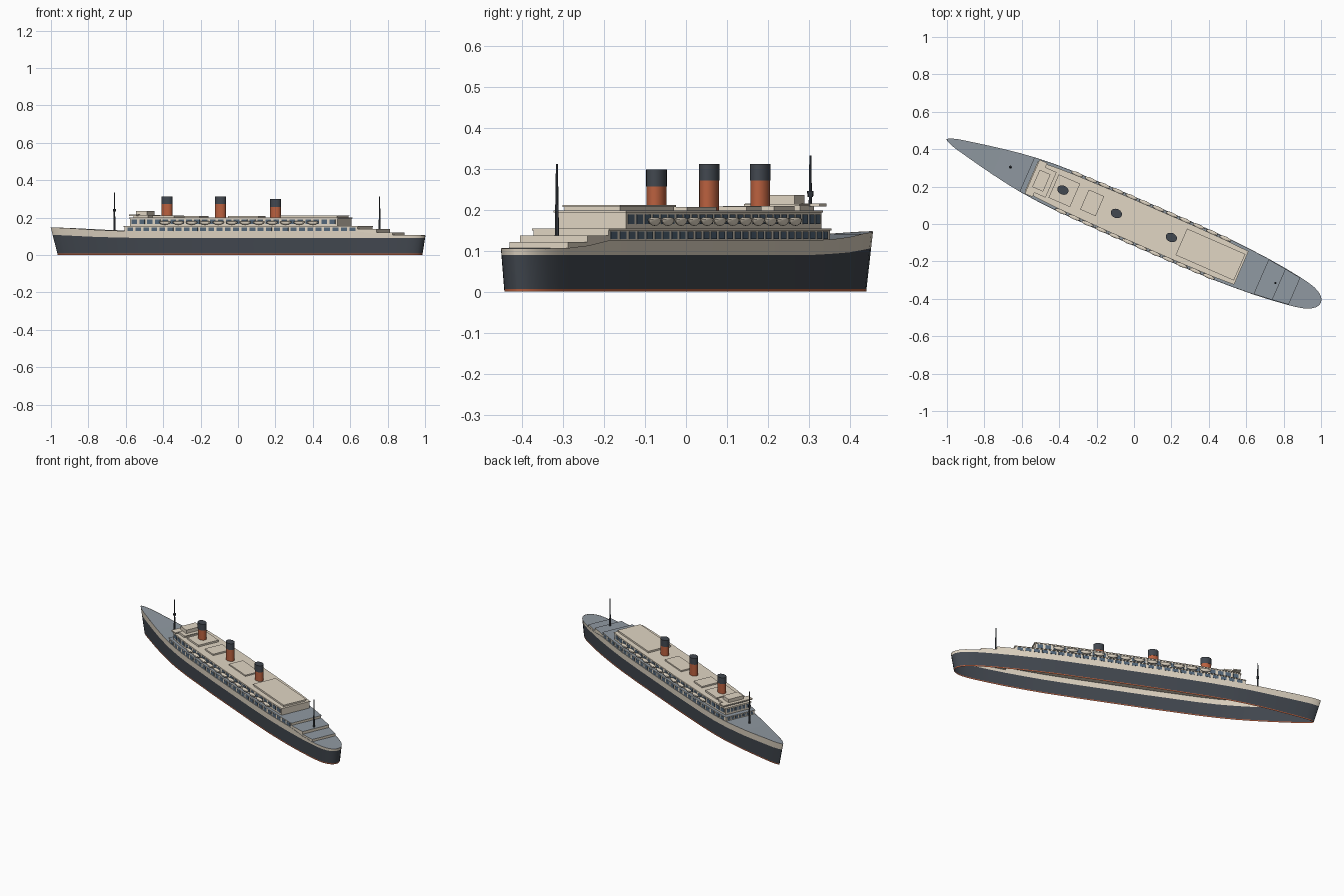
import bpy, bmesh, math
from mathutils import Matrix

if "Cube" in bpy.data.objects:
    bpy.data.objects.remove(bpy.data.objects["Cube"])

# Ship is laid out along local x (bow negative), then turned into place
PLACE = Matrix.Rotation(math.radians(-23.6), 4, 'Z') @ Matrix.Translation((0, 0.014, 0))

def mat(name, r, g, b):
    m = bpy.data.materials.new(name)
    m.diffuse_color = (r, g, b, 1)
    m.use_nodes = True
    m.node_tree.nodes["Principled BSDF"].inputs["Base Color"].default_value = m.diffuse_color
    return m

CREAM = mat("cream", 0.75, 0.67, 0.55)
DARK = mat("dark_hull", 0.055, 0.065, 0.08)
RED = mat("red", 0.50, 0.12, 0.05)
DECK = mat("deck_grey", 0.28, 0.32, 0.36)
GLASS = mat("window_blue", 0.09, 0.14, 0.20)

# Half breadth and deck height along the length
BEAM = [(-1.099, 0.001), (-1.093, 0.006), (-1.075, 0.015), (-1.04, 0.026), (-0.95, 0.045),
        (-0.88, 0.059), (-0.8, 0.074), (-0.71, 0.089), (-0.63, 0.1), (-0.52, 0.11), (-0.4, 0.116),
        (-0.1, 0.121), (0.3, 0.121), (0.5, 0.118), (0.62, 0.112), (0.735, 0.104), (0.84, 0.093),
        (0.93, 0.081), (0.98, 0.072), (1.02, 0.062), (1.05, 0.048), (1.07, 0.032), (1.08, 0.018), (1.084, 0.001)]
SHEER = [(-1.1, 0.148), (-0.95, 0.142), (-0.8, 0.134), (-0.63, 0.128), (-0.5, 0.126),
         (0.735, 0.126), (0.88, 0.108), (1.1, 0.105)]
BAND = [(-1.1, 0.108), (-0.8, 0.096), (-0.5, 0.09), (1.1, 0.09)]

def lerp(table, u):
    for (a, p), (b, q) in zip(table, table[1:]):
        if u <= b:
            return p + (q - p) * max(0, u - a) / (b - a)
    return table[-1][1]

def finish(name, bm, mats, smooth=False, normals=True):
    bm.transform(PLACE)
    if normals:
        bmesh.ops.recalc_face_normals(bm, faces=bm.faces)
    me = bpy.data.meshes.new(name)
    bm.to_mesh(me)
    bm.free()
    for m in mats:
        me.materials.append(m)
    ob = bpy.data.objects.new(name, me)
    bpy.context.collection.objects.link(ob)
    if smooth:
        bpy.context.view_layer.objects.active = ob
        ob.select_set(True)
        bpy.ops.object.shade_smooth_by_angle(angle=math.radians(35))
        ob.select_set(False)
    return ob

def add_box(bm, u, v, z, lu, lv, lz, yaw=0):
    m = Matrix.Translation((u, v, z)) @ Matrix.Rotation(yaw, 4, 'Z') @ Matrix.Diagonal((lu, lv, lz, 1))
    return bmesh.ops.create_cube(bm, size=1, matrix=m)

def house(name, u0, u1, half, z0, z1, m=CREAM):
    bm = bmesh.new()
    add_box(bm, (u0 + u1) / 2, 0, (z0 + z1) / 2, u1 - u0, half * 2, z1 - z0)
    return finish(name, bm, [m])

def tier(name, u0, u1, z0, z1, inset, top):
    """Closed block that follows the hull's plan shape."""
    us = [u0] + [u for u, h in BEAM if u0 < u < u1] + [u1]
    pts = [(u, lerp(BEAM, u) - inset) for u in us] + [(u, inset - lerp(BEAM, u)) for u in reversed(us)]
    bm = bmesh.new()
    lo = [bm.verts.new((u, v, z0)) for u, v in pts]
    hi = [bm.verts.new((u, v, z1)) for u, v in pts]
    n = len(pts)
    for i in range(n):
        j = (i + 1) % n
        bm.faces.new((lo[i], lo[j], hi[j], hi[i]))
    bm.faces.new(lo)
    bm.faces.new(hi).material_index = 1
    return finish(name, bm, [CREAM, top])

def windows(name, u0, u1, count, inset, z, height, fill=0.7):
    bm = bmesh.new()
    pitch = (u1 - u0) / count
    for i in range(count):
        u = u0 + (i + 0.5) * pitch
        slope = math.atan2(lerp(BEAM, u + 0.02) - lerp(BEAM, u - 0.02), 0.04)
        for s in (-1, 1):
            add_box(bm, u, s * (lerp(BEAM, u) - inset), z, pitch * fill, 0.003, height, s * slope)
    return finish(name, bm, [GLASS])

# Hull shell, open underneath: red, dark and cream bands
bm = bmesh.new()
outline = [(u, h) for u, h in BEAM] + [(u, -h) for u, h in reversed(BEAM)]
rings = []
for level in range(4):
    ring = []
    for u, v in outline:
        top = lerp(SHEER, u)
        z = (0, 0.007, lerp(BAND, u), top)[level]
        t = 1 - z / top
        squeeze = 1 - 0.04 * t
        bow_rake = 0.042 * t * max(0, min(1, (-u - 0.5) / 0.6))
        stern_rake = 0.018 * t * max(0, min(1, (u - 0.6) / 0.48))
        ring.append(bm.verts.new((u + bow_rake - stern_rake, v * squeeze, z)))
    rings.append(ring)
n = len(outline)
for k in range(3):
    for i in range(n):
        j = (i + 1) % n
        f = bm.faces.new((rings[k][j], rings[k][i], rings[k + 1][i], rings[k + 1][j]))
        f.material_index = k
finish("hull", bm, [RED, DARK, CREAM], smooth=True, normals=False)

# Main deck
bm = bmesh.new()
rows = [[bm.verts.new((u, s * h, lerp(SHEER, u) - 0.001)) for s in (-1, 1)] for u, h in BEAM]
for a, b in zip(rows, rows[1:]):
    bm.faces.new((a[0], b[0], b[1], a[1]))
finish("main_deck", bm, [DECK], normals=False)

# Stepped decks and superstructure
tier("lower_superstructure", -0.625, 0.735, 0.124, 0.150, 0.004, DECK)
tier("promenade_deck", -0.63, 0.738, 0.150, 0.154, 0.001, DECK)
tier("aft_terrace_upper", 0.735, 0.84, 0.108, 0.138, 0.003, DECK)
tier("aft_terrace_lower", 0.84, 0.93, 0.102, 0.121, 0.003, DECK)
tier("upper_superstructure", -0.60, 0.615, 0.154, 0.194, 0.018, CREAM)
tier("boat_deck_roof", -0.605, 0.62, 0.194, 0.199, 0.015, CREAM)
windows("lower_windows", -0.615, 0.73, 28, 0.004, 0.138, 0.019)
windows("upper_windows", -0.595, 0.61, 26, 0.018, 0.177, 0.024)

# Windows across the forward faces
bm = bmesh.new()
for u, half, z, h, c in ((-0.625, 0.09, 0.139, 0.015, 7), (-0.60, 0.078, 0.177, 0.022, 6), (-0.585, 0.068, 0.204, 0.009, 6)):
    for i in range(c):
        add_box(bm, u, half * (2 * (i + 0.5) / c - 1), z, 0.003, 1.4 * half / c, h)
finish("front_windows", bm, [GLASS])

# Bridge with wings, and roof houses
house("bridge", -0.585, -0.50, 0.072, 0.199, 0.210)
house("bridge_wings", -0.60, -0.555, 0.099, 0.208, 0.215)
house("bridge_roof", -0.60, -0.49, 0.074, 0.210, 0.214)
house("wheelhouse", -0.578, -0.515, 0.05, 0.214, 0.236)
house("forward_funnel_house", -0.475, -0.35, 0.068, 0.199, 0.210)
house("mid_house", -0.295, -0.205, 0.058, 0.199, 0.208)
house("long_mid_house", -0.045, 0.135, 0.047, 0.199, 0.207)
house("aft_house", 0.275, 0.605, 0.074, 0.199, 0.207)
house("aft_house_roof", 0.27, 0.61, 0.077, 0.207, 0.212)

# Funnels: oval, red with a dark top
def drum(name, u, z0, z1, ru, rv, m, r_top=1.0, seg=24):
    bm = bmesh.new()
    mx = Matrix.Translation((u, 0, (z0 + z1) / 2)) @ Matrix.Diagonal((ru, rv, 1, 1))
    bmesh.ops.create_cone(bm, cap_ends=True, segments=seg, radius1=1, radius2=r_top, depth=z1 - z0, matrix=mx)
    return finish(name, bm, [m], smooth=True)

for i, (u, split, top) in enumerate(((-0.421, 0.272, 0.312), (-0.109, 0.272, 0.312), (0.212, 0.257, 0.299))):
    drum(f"funnel_{i + 1}", u, 0.197, split, 0.030, 0.023, RED)
    drum(f"funnel_top_{i + 1}", u, split, top, 0.031, 0.024, DARK)

# Masts
drum("fore_mast", -0.727, 0.125, 0.333, 0.0055, 0.0055, DARK, 0.45, 10)
drum("crows_nest", -0.727, 0.232, 0.246, 0.007, 0.007, DARK, 1.2, 10)
drum("aft_mast", 0.82, 0.13, 0.312, 0.0055, 0.0055, DARK, 0.45, 10)

# Lifeboats along both sides
bm = bmesh.new()
for i in range(12):
    u = -0.385 + i * 0.0785
    for s in (-1, 1):
        vs = bmesh.ops.create_uvsphere(bm, u_segments=12, v_segments=8, radius=1)["verts"]
        for v in vs:
            z = v.co.z * (0.3 if v.co.z > 0 else 1)
            v.co = (u + v.co.x * 0.034, s * (lerp(BEAM, u) - 0.007) + v.co.y * 0.010, 0.177 + z * 0.016)
finish("lifeboats", bm, [CREAM], smooth=True)
